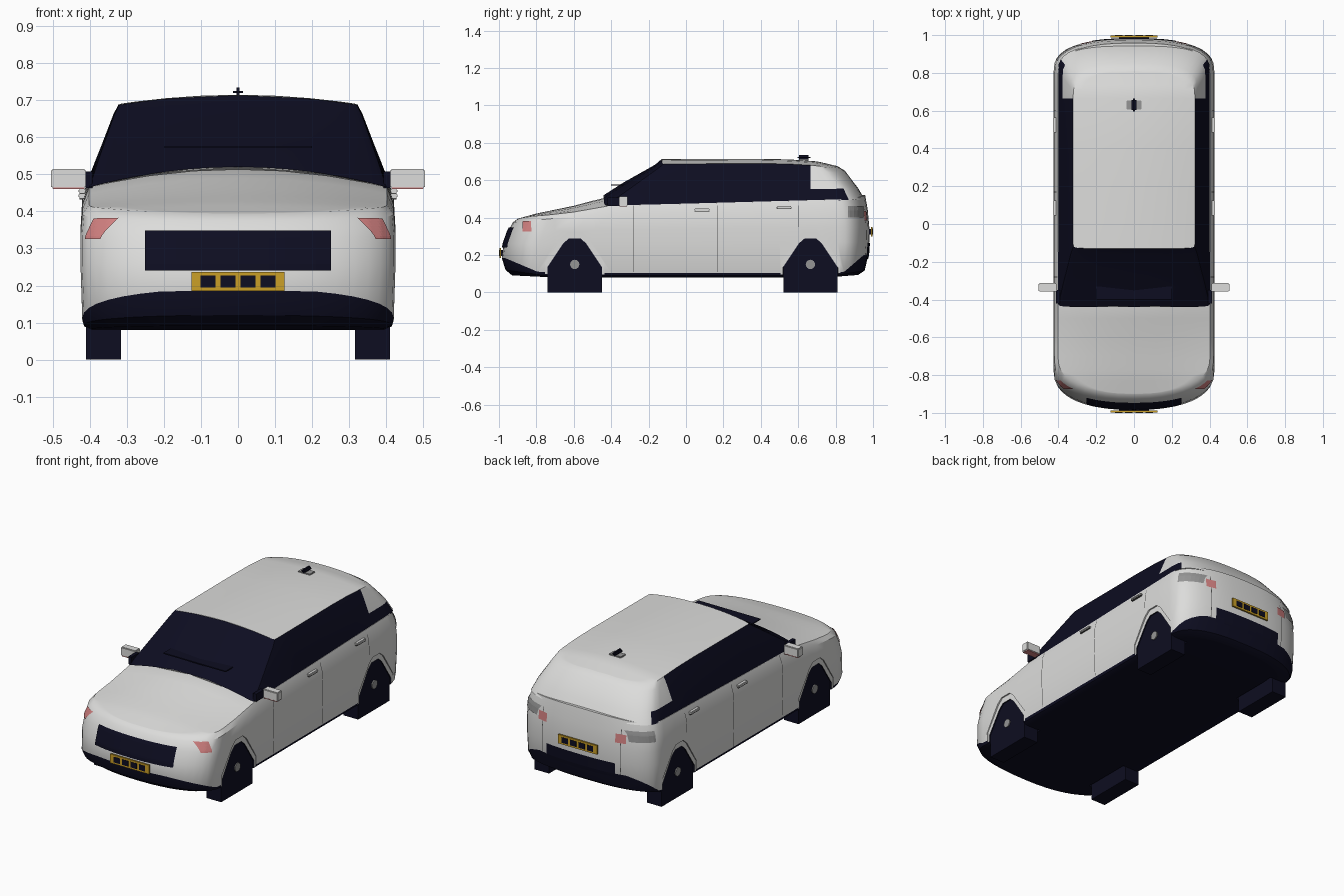
import bpy, bmesh, math
from mathutils import Vector
from mathutils.bvhtree import BVHTree

cube = bpy.data.objects.get("Cube")
if cube:
    bpy.data.objects.remove(cube, do_unlink=True)


def material(name, rgb):
    m = bpy.data.materials.new(name)
    m.use_nodes = True
    m.diffuse_color = (*rgb, 1)
    m.node_tree.nodes["Principled BSDF"].inputs["Base Color"].default_value = (*rgb, 1)
    return m


PAINT = material("pale_paint", (0.72, 0.72, 0.71))
DARK = material("midnight_glass", (0.004, 0.004, 0.015))
YELLOW = material("plate_yellow", (0.6, 0.35, 0.02))
PINK = material("lamp_pink", (0.65, 0.22, 0.22))
GREY = material("mid_grey", (0.3, 0.3, 0.3))
SEAM = material("seam_grey", (0.08, 0.08, 0.08))


def finish(name, bm, *mats):
    mesh = bpy.data.meshes.new(name)
    bm.to_mesh(mesh)
    for m in mats:
        mesh.materials.append(m)
    ob = bpy.data.objects.new(name, mesh)
    bpy.context.collection.objects.link(ob)
    return ob


def box(name, mat, center, size, bevel=0):
    bm = bmesh.new()
    bmesh.ops.create_cube(bm, size=1)
    for v in bm.verts:
        v.co = Vector(center) + Vector(c * s for c, s in zip(v.co, size))
    if bevel:
        bmesh.ops.bevel(bm, geom=bm.edges[:], offset=bevel, segments=2, affect='EDGES')
    return finish(name, bm, mat)


def prism(name, profile, x0, x1, mats, index=0):
    """Extrude a (y, z) profile along x."""
    bm = bmesh.new()
    a, b = ([bm.verts.new((x, y, z)) for y, z in profile] for x in (x0, x1))
    bm.faces.new(a)
    bm.faces.new(b)
    for i in range(len(a)):
        j = (i + 1) % len(a)
        bm.faces.new((a[i], a[j], b[j], b[i]))
    bmesh.ops.recalc_face_normals(bm, faces=bm.faces)
    for f in bm.faces:
        f.material_index = index
    return finish(name, bm, *mats)


def interp(table, y):
    for (y0, z0), (y1, z1) in zip(table, table[1:]):
        if y <= y1:
            t = max(0, (y - y0) / (y1 - y0))
            return z0 + t * (z1 - z0)
    return table[-1][1]


def ring(w, front, rear, sides, height, crown):
    """Half outline in plan, from front centre to rear centre; front/rear = (y, depth, power)."""
    pts = []
    quarter = [math.radians(90 * i / 10) for i in range(11)]
    for (yc, d, p), sign, angles in ((front, 1, quarter), (rear, -1, quarter[::-1])):
        if sign < 0:
            pts += [(w, y) for y in sides]
        for t in angles:
            s, c = math.sin(t) ** (2 / p), max(0, math.cos(t)) ** (2 / p)
            pts.append((w * s, yc + sign * d * (1 - c)))
    lift = lambda x, y: interp(height, y) + interp(crown, y) * (1 - (x / w) ** 2)
    return [Vector((x, y, lift(x, y))) for x, y in pts], lift


def loft(levels, paint_rule):
    """Skin the stacked rings, close both ends, mirror to both sides."""
    bm = bmesh.new()
    rings = [lv[0] for lv in levels]

    def cap(level):
        pts, lift = level
        return [[Vector((p.x * f, p.y, lift(p.x * f, p.y))) for p in pts] for f in (0, 0.3, 0.6, 0.85, 1)]

    strips = [(r, s, k) for k, (r, s) in enumerate(zip(rings, rings[1:]))]
    for level, k in ((levels[0], -1), (levels[-1], len(rings))):
        rows = cap(level)
        strips += [(r, s, k) for r, s in zip(rows, rows[1:])]
    for a, b, k in strips:
        for i in range(len(a) - 1):
            quad = [a[i], a[i + 1], b[i + 1], b[i]]
            mid = sum(quad, Vector()) / 4
            for side in (1, -1):
                f = bm.faces.new([bm.verts.new((side * p.x, p.y, p.z)) for p in quad])
                f.material_index = int(paint_rule(k, mid))
    bmesh.ops.remove_doubles(bm, verts=bm.verts, dist=0.0002)
    bmesh.ops.recalc_face_normals(bm, faces=bm.faces)
    return bm


# Lower body: plan outlines stacked from floor to belt line
flat = [(-1, 0), (1, 0)]
hood_crown = [(-0.92, 0.0), (-0.8, 0.015), (-0.42, 0.05), (0, 0.02)]
body_levels = [
    (0.395, -0.93, 0.92, [(-1, 0.095), (-0.7, 0.08), (0.75, 0.08), (1, 0.1)]),
    (0.415, -0.965, 0.955, [(-1, 0.125), (-0.75, 0.09), (0.8, 0.09), (1, 0.125)]),
    (0.42, -0.985, 0.975, [(-0.97, 0.185), (-0.78, 0.105), (0.84, 0.105), (0.95, 0.2)]),
    (0.425, -0.975, 0.98, [(-1, 0.26), (1, 0.27)]),
    (0.425, -0.95, 0.98, [(-1, 0.33), (1, 0.35)]),
    (0.42, -0.925, 0.972, [(-0.92, 0.375), (-0.45, 0.42), (1, 0.44)]),
    (0.402, -0.9, 0.958, [(-0.9, 0.392), (-0.8, 0.407), (-0.6, 0.43), (-0.4, 0.465), (0, 0.475), (0.9, 0.5)]),
]
side_ys = [-0.7 + 0.1 * i for i in range(15)]
body_bm = loft([ring(w, (yf, 0.19, 2.3), (yr, 0.17, 2.6), side_ys, z, hood_crown if i == 6 else flat)
                for i, (w, yf, yr, z) in enumerate(body_levels)], lambda k, c: k < 2)
body_tree = BVHTree.FromBMesh(body_bm)
body = finish("body", body_bm, PAINT, DARK)

# Cabin: belt, mid and roof outlines; glass ahead of the rear pillar
cabin_ys = [0, 0.2, 0.4, 0.55, 0.665]
cabin_levels = [
    (0.402, -0.44, 0.956, 0.025, 0.15, [(-0.4, 0.465), (0, 0.47), (0.9, 0.495)], [(-0.43, 0.055), (0, 0)]),
    (0.378, -0.335, 0.922, 0.025, 0.14, [(-0.4, 0.535), (0, 0.55), (0.9, 0.555)], [(-0.33, 0.05), (0, 0)]),
    (0.335, -0.165, 0.85, 0.025, 0.13, [(-0.2, 0.66), (0.6, 0.665), (0.85, 0.63)], [(-1, 0.025), (1, 0.02)]),
    (0.322, -0.13, 0.81, 0.025, 0.13, [(-0.13, 0.687), (0.5, 0.69), (0.7, 0.678), (0.82, 0.65)], [(-1, 0.02), (0, 0.027), (1, 0.022)]),
]
glass_end = (0.85, 0.665, 0.665)
cabin_bm = loft([ring(w, (yf, df, 6), (yr, dr, 2.8), cabin_ys, z, crown)
                 for w, yf, yr, df, dr, z, crown in cabin_levels],
                lambda k, c: 0 <= k < 3 and c.y < glass_end[k])
cabin = finish("cabin", cabin_bm, PAINT, DARK)

# Wheels and wheel arches
half = [(0.145, 0), (0.145, 0.15), (0.06, 0.275), (0.03, 0.3)]
profile = half + [(-y, z) for y, z in reversed(half)]
cutters = []
for y0, end in ((-0.595, "front"), (0.665, "rear")):
    for s, side in ((1, "left"), (-1, "right")):
        outline = [(y0 + y, z) for y, z in profile]
        prism(f"{end}_{side}_wheel", outline, s * 0.315, s * 0.41, [DARK])
        bm = bmesh.new()
        bmesh.ops.create_cone(bm, cap_ends=True, segments=16, radius1=0.025, radius2=0.025, depth=0.012)
        for v in bm.verts:
            v.co = (s * 0.41 + v.co.z, y0 + v.co.x, 0.15 + v.co.y)
        finish(f"{end}_{side}_hub", bm, GREY)
        lip = [(y0 + y * 1.1, z * 1.11 - 0.01) for y, z in profile]
        well = [(y0 + y * 1.01, z * 1.03 - 0.02) for y, z in profile]
        cutters.append(prism("arch_lip_cutter", lip, s * 0.417, s * 0.6, [PAINT, DARK]))
        cutters.append(prism("arch_cutter", well, s * 0.3, s * 0.6, [PAINT, DARK], 1))
for c in cutters:
    c.hide_render = True
    mod = body.modifiers.new("arch", 'BOOLEAN')
    mod.operation, mod.solver, mod.object = 'DIFFERENCE', 'EXACT', c
graph = bpy.context.evaluated_depsgraph_get()
carved = bpy.data.meshes.new_from_object(body.evaluated_get(graph))
body.modifiers.clear()
body.data = carved
for c in cutters:
    bpy.data.objects.remove(c, do_unlink=True)


def patch(name, mat, axis, sign, u, z, lift=0.004, n=8):
    """Thin sheet wrapped on the body, projected along an axis (0 = x, 1 = y)."""
    bm = bmesh.new()
    grid = []
    for i in range(n + 1):
        row = []
        for j in range(n + 1):
            a = u[0] + (u[1] - u[0]) * i / n
            p = Vector((a, a, z[0] + (z[1] - z[0]) * j / n))
            p[axis] = sign * 2
            d = Vector((0, 0, 0))
            d[axis] = -sign
            hit = body_tree.ray_cast(p, d)
            row.append(bm.verts.new(hit[0] + hit[1] * lift) if hit[0] else None)
        grid.append(row)
    for i in range(n):
        for j in range(n):
            q = [grid[i][j], grid[i + 1][j], grid[i + 1][j + 1], grid[i][j + 1]]
            if all(q):
                bm.faces.new(q if axis * sign < 0 or (axis == 0 and sign > 0) else q[::-1])
    return finish(name, bm, mat)


# Grille and rear bumper centre
patch("grille", DARK, 1, -1, (-0.25, 0.25), (0.24, 0.345), 0.006, 12)
patch("rear_bumper_centre", DARK, 1, 1, (-0.22, 0.22), (0.18, 0.265))

# Lamps, seams, handles and mirrors on both sides
for s, side in ((1, "left"), (-1, "right")):
    patch(f"{side}_headlamp", PINK, 0, s, (-0.87, -0.825), (0.325, 0.38))
    patch(f"{side}_tail_lamp", PINK, 1, 1, (s * 0.22, s * 0.28) if s > 0 else (-0.28, -0.22), (0.385, 0.435))
    patch(f"{side}_rear_side_lamp", GREY, 0, s, (0.865, 0.945), (0.4, 0.46))
    for i, (y, z0) in enumerate(((-0.28, 0.11), (0.17, 0.11), (0.6, 0.35))):
        patch(f"{side}_door_seam_{i + 1}", SEAM, 0, s, (y - 0.002, y + 0.002), (z0, 0.465), 0.002)
    patch(f"{side}_tailgate_seam", SEAM, 1, 1, (s * 0.25 - 0.002, s * 0.25 + 0.002), (0.2, 0.46), 0.002)
    for y, z, door in ((0.085, 0.442, "front"), (0.525, 0.455, "rear")):
        box(f"{side}_{door}_handle", PAINT, (s * 0.42, y, z), (0.02, 0.08, 0.012), 0.003)
        box(f"{side}_{door}_handle_shadow", SEAM, (s * 0.42, y, z - 0.008), (0.014, 0.08, 0.004))
    box(f"{side}_mirror", PAINT, (s * 0.457, -0.335, 0.488), (0.095, 0.045, 0.052), 0.004)
    box(f"{side}_mirror_trim", PINK, (s * 0.457, -0.335, 0.462), (0.085, 0.04, 0.004))
    box(f"{side}_mirror_mount", DARK, (s * 0.402, -0.385, 0.485), (0.02, 0.07, 0.045))

# Number plates with blank dark tiles
for s, end, z in ((-1, "front", 0.211), (1, "rear", 0.325)):
    box(f"{end}_plate", YELLOW, (0, s * 0.993, z), (0.25, 0.01, 0.052))
    box(f"{end}_plate_mount", DARK, (0, s * 0.98, z), (0.16, 0.02, 0.03))
    for i in range(4):
        box(f"{end}_plate_tile_{i + 1}", DARK, (-0.081 + i * 0.054, s * 0.998, z), (0.04, 0.004, 0.032))

# Wiper, aerial
box("wiper", DARK, (0, -0.365, 0.574), (0.4, 0.07, 0.006))
box("aerial", DARK, (0, 0.63, 0.722), (0.026, 0.07, 0.024), 0.009)
box("aerial_base", GREY, (0, 0.63, 0.709), (0.08, 0.05, 0.008), 0.003)

# Smooth panels with crisp creases
bpy.ops.object.select_all(action='DESELECT')
for ob in (body, cabin):
    ob.select_set(True)
    bpy.context.view_layer.objects.active = ob
bpy.ops.object.shade_smooth_by_angle(angle=math.radians(32))
